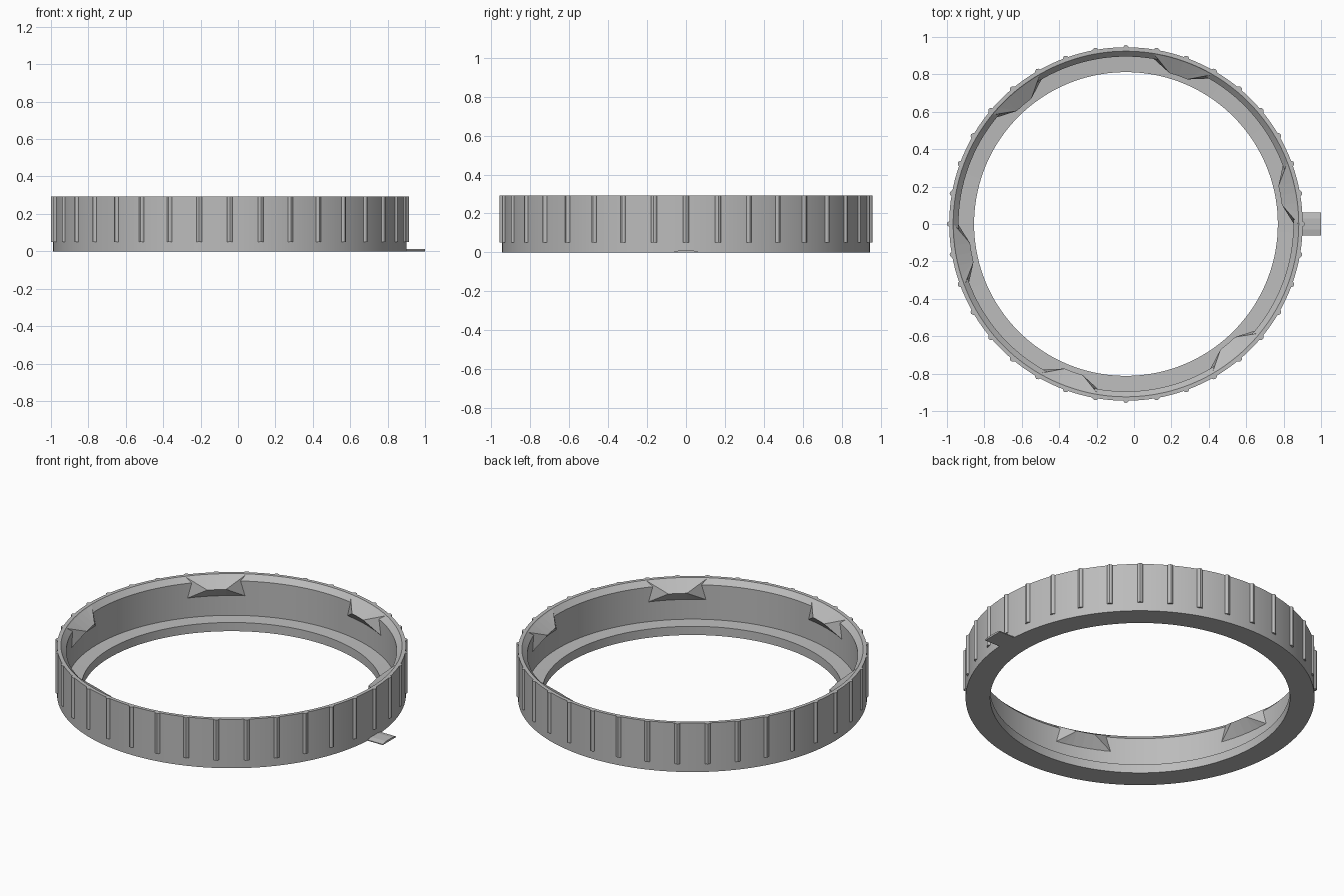
import bpy, bmesh, math

if "Cube" in bpy.data.objects:
    bpy.data.objects.remove(bpy.data.objects["Cube"])

CX = -0.043          # ring axis
H = 0.292            # ring height

grey = bpy.data.materials.new("plain_grey")
grey.diffuse_color = (0.5, 0.5, 0.5, 1)
grey.use_nodes = True
grey.node_tree.nodes["Principled BSDF"].inputs["Base Color"].default_value = grey.diffuse_color


def polar(r, deg, z):
    a = math.radians(deg)
    return (CX + r * math.cos(a), r * math.sin(a), z)


def finish(name, bm, smooth=False):
    bmesh.ops.recalc_face_normals(bm, faces=bm.faces)
    me = bpy.data.meshes.new(name)
    bm.to_mesh(me)
    bm.free()
    me.materials.append(grey)
    ob = bpy.data.objects.new(name, me)
    bpy.context.collection.objects.link(ob)
    if smooth:
        bpy.ops.object.select_all(action='DESELECT')
        ob.select_set(True)
        bpy.context.view_layer.objects.active = ob
        bpy.ops.object.shade_smooth_by_angle(angle=math.radians(25))
    return ob


def loft(bm, rings, closed):
    """Bridge consecutive loops of vertices, capping the ends if open."""
    n = len(rings)
    for i in range(n if closed else n - 1):
        a, b = rings[i], rings[(i + 1) % n]
        for j in range(len(a)):
            k = (j + 1) % len(a)
            bm.faces.new((a[j], a[k], b[k], b[j]))
    if not closed:
        bm.faces.new(rings[0])
        bm.faces.new(rings[-1])


# ring body: revolved section with inner ledge and chamfered mouth
profile = [(0.812, 0), (0.945, 0), (0.945, H), (0.924, H),
           (0.895, 0.262), (0.895, 0.056), (0.812, 0.052)]
bm = bmesh.new()
SEG = 144
rings = [[bm.verts.new(polar(r, 360 * s / SEG, z)) for r, z in profile]
         for s in range(SEG)]
loft(bm, rings, True)
finish("ring_body", bm, True)

# grip ribs: rounded bars every ten degrees
bm = bmesh.new()
section = [(0.940, -0.95), (0.948, -0.85), (0.954, -0.5), (0.957, 0),
           (0.954, 0.5), (0.948, 0.85), (0.940, 0.95)]
for k in range(36):
    loops = [[bm.verts.new(polar(r, 10 * k + d, z)) for r, d in section]
             for z in (0.05, H)]
    loft(bm, loops, False)
finish("grip_ribs", bm, True)

# snap lugs: wide at the wall, narrowing to a short inner edge
bm = bmesh.new()
angles = [0, 3.5, 7, 10.5, 14, 17.5, 20.7]
for k in range(6):
    low = [bm.verts.new(polar(0.898, 60 * k + a, 0.171)) for a in angles]
    top = [bm.verts.new(polar(0.922, 60 * k + a, 0.289)) for a in angles]
    tip = [bm.verts.new(polar(0.840, 60 * k + a, 0.237)) for a in angles[2:5]]
    for wall in (low, top):
        for i in (0, 1):
            bm.faces.new((wall[i], wall[i + 1], tip[0]))
            bm.faces.new((wall[i + 4], wall[i + 5], tip[2]))
        for i in (0, 1):
            bm.faces.new((wall[i + 2], wall[i + 3], tip[i + 1], tip[i]))
    bm.faces.new((low[0], top[0], tip[0]))
    bm.faces.new((low[6], top[6], tip[2]))
    for i in range(6):
        bm.faces.new((low[i], low[i + 1], top[i + 1], top[i]))
finish("snap_lugs", bm)

# pull tab: thin plate with a slightly raised middle
bm = bmesh.new()
tab = [(-0.062, 0), (0.062, 0), (0.062, 0.005), (0.03, 0.011),
       (-0.03, 0.011), (-0.062, 0.005)]
loft(bm, [[bm.verts.new((x, y, z)) for y, z in tab] for x in (0.89, 1.0)], False)
finish("pull_tab", bm)
